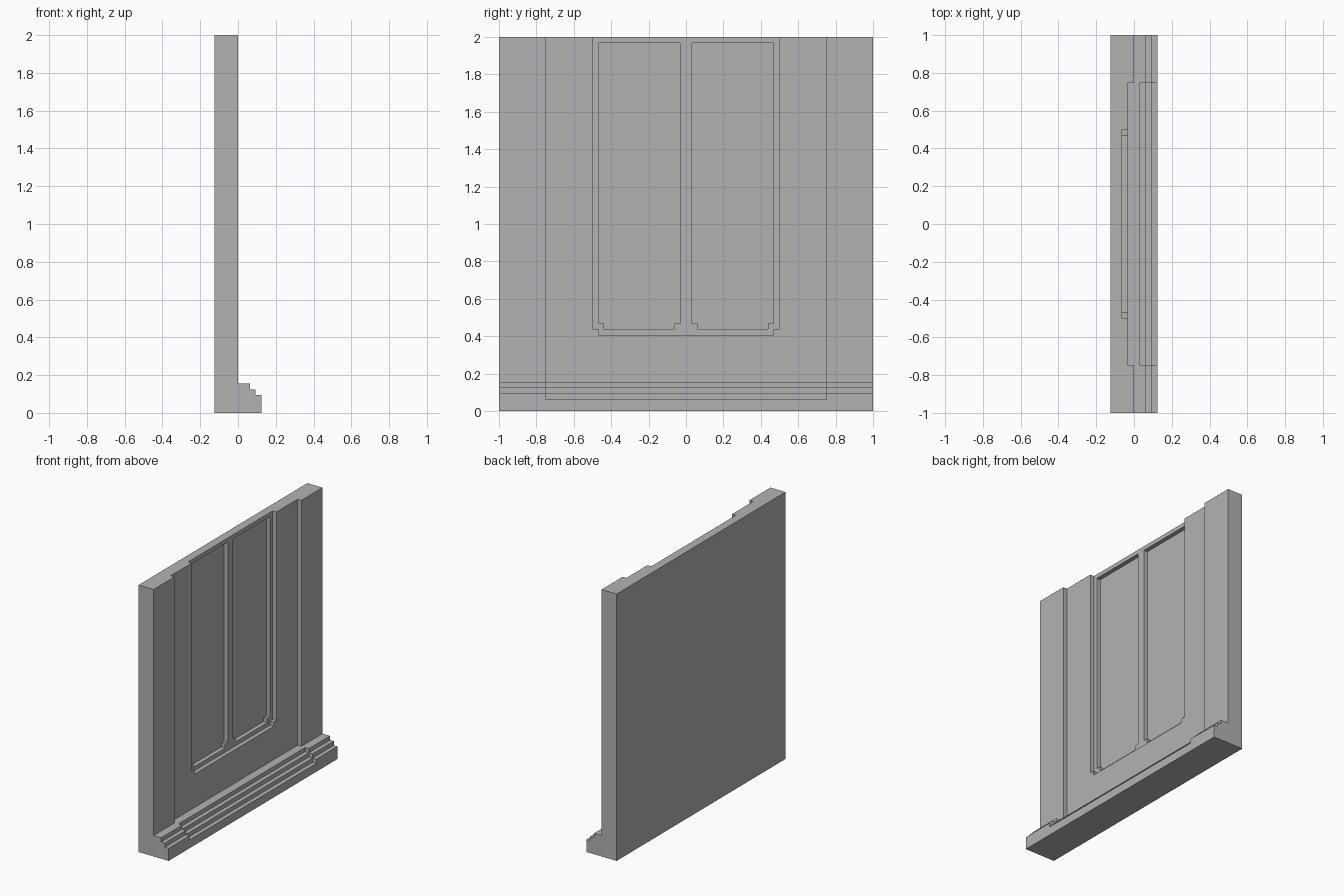
import bpy
import bmesh
from mathutils import Vector

U = 1 / 32  # every dimension is a multiple of this module

if "Cube" in bpy.data.objects:
    bpy.data.objects.remove(bpy.data.objects["Cube"], do_unlink=True)

stone = bpy.data.materials.new("grey_stone")
stone.use_nodes = True
stone.diffuse_color = (0.45, 0.45, 0.45, 1)
stone.node_tree.nodes["Principled BSDF"].inputs["Base Color"].default_value = (0.45, 0.45, 0.45, 1)


def prism(name, outline, direction):
    """Extrude a closed outline, given in modules, along a direction."""
    bm = bmesh.new()
    face = bm.faces.new([bm.verts.new(Vector(p) * U) for p in outline])
    extruded = bmesh.ops.extrude_face_region(bm, geom=[face])["geom"]
    moved = [e for e in extruded if isinstance(e, bmesh.types.BMVert)]
    bmesh.ops.translate(bm, verts=moved, vec=Vector(direction) * U)
    bmesh.ops.recalc_face_normals(bm, faces=bm.faces)
    mesh = bpy.data.meshes.new(name)
    bm.to_mesh(mesh)
    bm.free()
    mesh.materials.append(stone)
    obj = bpy.data.objects.new(name, mesh)
    bpy.context.collection.objects.link(obj)
    return obj


def along_y(name, profile, half):
    return prism(name, [(x, -half, z) for x, z in profile], (0, 2 * half, 0))


def stepped_panel(name, y0, y1, z0, z1, x0, x1):
    """Rectangle with notched lower corners, extruded along x."""
    outline = [(y0, z1), (y0, z0 + 1), (y0 + 1, z0 + 1), (y0 + 1, z0),
               (y1 - 1, z0), (y1 - 1, z0 + 1), (y1, z0 + 1), (y1, z1)]
    return prism(name, [(x0, y, z) for y, z in outline], (x1 - x0, 0, 0))


def carve(target, cutter):
    cutter.hide_render = True
    mod = target.modifiers.new(cutter.name, "BOOLEAN")
    mod.operation = "DIFFERENCE"
    mod.solver = "EXACT"
    mod.object = cutter
    bpy.context.view_layer.update()
    graph = bpy.context.evaluated_depsgraph_get()
    result = bpy.data.meshes.new_from_object(target.evaluated_get(graph))
    target.modifiers.clear()
    target.data = result
    bpy.data.objects.remove(cutter, do_unlink=True)


# Wall slab with a stepped plinth along its foot
wall = along_y("wall_with_plinth",
               [(-4, 0), (4, 0), (4, 3), (3, 3), (3, 4), (2, 4), (2, 5),
                (0, 5), (0, 64), (-4, 64)], 32)

# Broad central bay, set back one step from wall and plinth
carve(wall, along_y("bay_cutter",
                    [(6, 2), (3, 2), (3, 3), (2, 3), (2, 4), (1, 4), (1, 5),
                     (-1, 5), (-1, 66), (6, 66)], 24))

# Notched frame recess, open at the top
carve(wall, stepped_panel("frame_cutter", -16, 16, 13, 66, -2, 2))

# Pair of sunken panels either side of the central bar
for y0, y1 in ((-15, -1), (1, 15)):
    carve(wall, stepped_panel("panel_cutter", y0, y1, 14, 63, -3, 1))

for poly in wall.data.polygons:
    poly.use_smooth = False
    poly.material_index = 0
